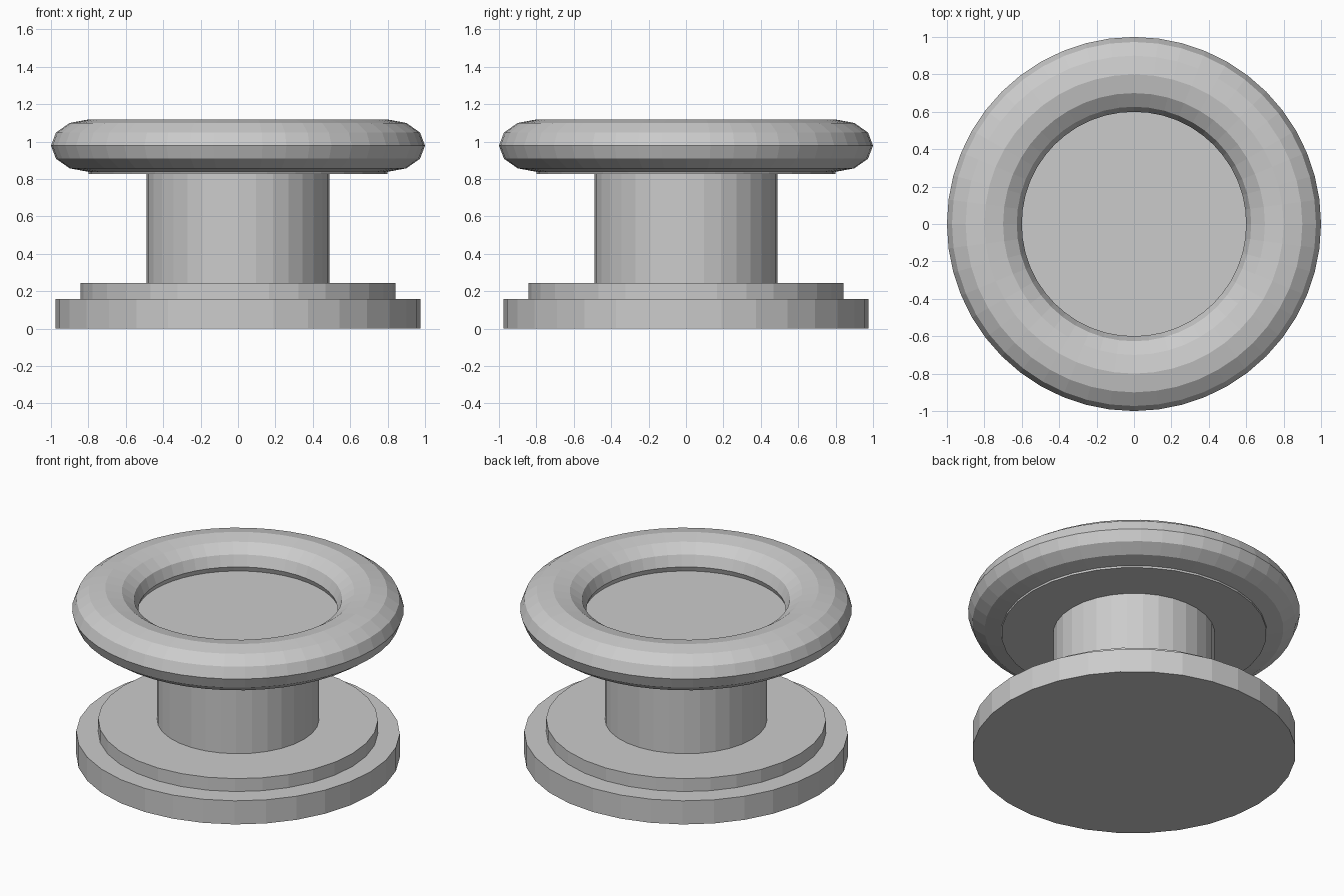
import bpy

if "Cube" in bpy.data.objects:
    bpy.data.objects.remove(bpy.data.objects["Cube"])


def disc(name, radius, z0, z1, sides=32):
    """Flat-shaded upright cylinder between two heights."""
    bpy.ops.mesh.primitive_cylinder_add(
        vertices=sides, radius=radius, depth=z1 - z0, location=(0, 0, (z0 + z1) / 2))
    bpy.context.object.name = name


# Stepped foot
disc("base_plate", 0.975, 0.0, 0.157)
disc("base_step", 0.843, 0.157, 0.243)

# Central stem
disc("stem", 0.488, 0.243, 0.835)

# Floor of the dish, closing the ring from below
disc("dish_floor", 0.80, 0.825, 0.945)

# Rounded rim, slightly flattened
bpy.ops.mesh.primitive_torus_add(
    major_radius=0.8, minor_radius=0.2, major_segments=48, minor_segments=12,
    location=(0, 0, 0.978))
rim = bpy.context.object
rim.name = "rim"
rim.scale.z = 0.7
